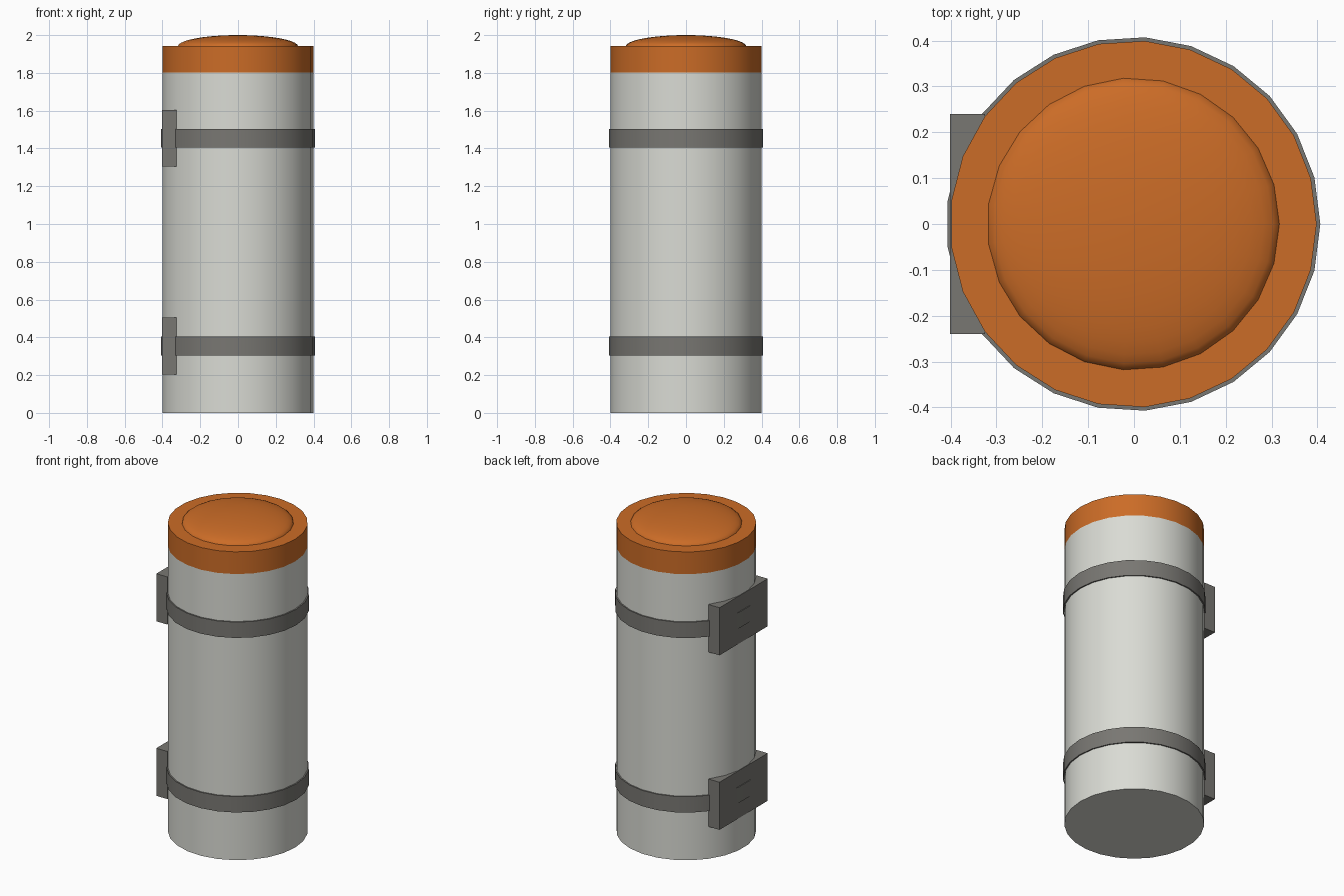
import bpy
import bmesh
from math import cos, sin, pi, radians

old = bpy.data.objects.get("Cube")
if old:
    bpy.data.objects.remove(old, do_unlink=True)

AXIS_X = -0.0016  # recentres the odd-sided cylinders


def material(name, rgb):
    mat = bpy.data.materials.new(name)
    mat.use_nodes = True
    mat.diffuse_color = (*rgb, 1)
    bsdf = next(n for n in mat.node_tree.nodes if n.type == 'BSDF_PRINCIPLED')
    bsdf.inputs["Base Color"].default_value = (*rgb, 1)
    return mat


def add_object(name, bm, mat, smooth=True):
    bmesh.ops.recalc_face_normals(bm, faces=bm.faces)
    mesh = bpy.data.meshes.new(name)
    bm.to_mesh(mesh)
    bm.free()
    mesh.materials.append(mat)
    obj = bpy.data.objects.new(name, mesh)
    bpy.context.collection.objects.link(obj)
    if smooth:
        bpy.ops.object.select_all(action='DESELECT')
        bpy.context.view_layer.objects.active = obj
        obj.select_set(True)
        bpy.ops.object.shade_smooth_by_angle(angle=radians(35))
    return obj


def lathe(name, profile, sides, mat):
    """Turn (radius, z) points around the vertical axis and close both ends."""
    bm = bmesh.new()
    rings = []
    for r, z in profile:
        rings.append([bm.verts.new((AXIS_X + r * cos(2 * pi * i / sides),
                                    r * sin(2 * pi * i / sides), z))
                      for i in range(sides)])
    for low, high in zip(rings, rings[1:]):
        for i in range(sides):
            j = (i + 1) % sides
            bm.faces.new((low[i], low[j], high[j], high[i]))
    bm.faces.new(rings[0])
    bm.faces.new(rings[-1])
    return add_object(name, bm, mat)


def box(name, low, high, mat):
    bm = bmesh.new()
    bmesh.ops.create_cube(bm, size=1)
    for v in bm.verts:
        v.co = [a + (c + 0.5) * (b - a) for c, a, b in zip(v.co, low, high)]
    return add_object(name, bm, mat, smooth=False)


shell = material("pale_grey", (0.70, 0.71, 0.66))
orange = material("orange", (0.60, 0.150, 0.020))
metal = material("dark_grey", (0.19, 0.185, 0.17))

# Main canister and its coloured lid
lathe("body", [(0.4, 0), (0.4, 1.803)], 25, shell)
lathe("lid", [(0.4, 1.803), (0.4, 1.943)], 25, orange)

# Shallow dome on the lid
steps = 10
dome = [(0.32 * cos(t), 1.94 + 0.06 * sin(t))
        for t in (pi / 2 * k / steps for k in range(steps))]
lathe("dome", dome + [(0.01, 2.0)], 23, orange)

# Two straps, each with a mounting plate on the right side
for label, z in (("lower", 0.304), ("upper", 1.404)):
    lathe(label + "_strap", [(0.408, z), (0.408, z + 0.1)], 25, metal)
    box(label + "_mount", (-0.4015, -0.24, z - 0.1), (-0.325, 0.24, z + 0.2), metal)
